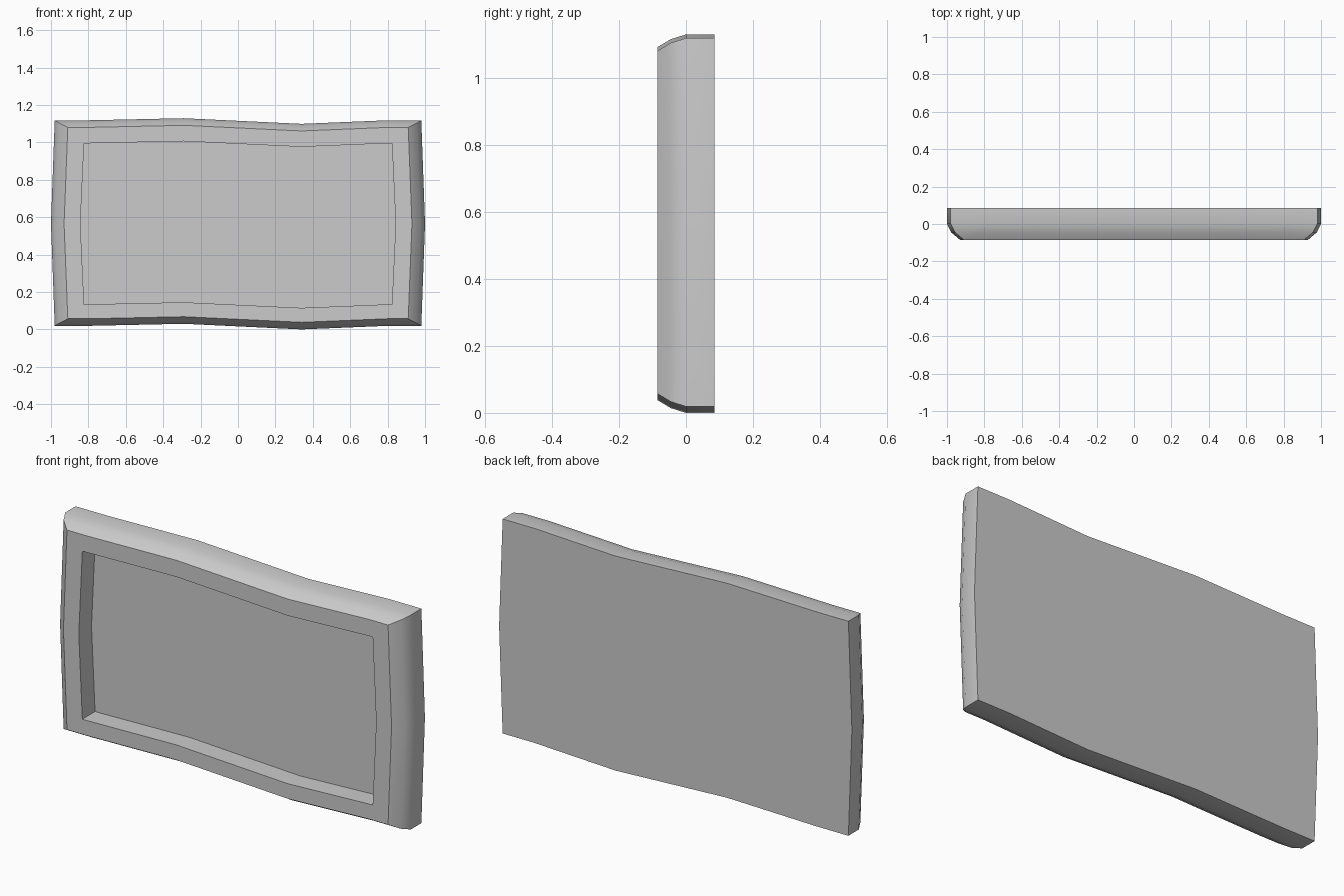
import bpy, bmesh, math

if "Cube" in bpy.data.objects:
    bpy.data.objects.remove(bpy.data.objects["Cube"])

# Wavy offset shared by the top and bottom edges: (x, lift)
WAVE = [(-0.8, 0.0), (-0.29, 0.011), (0.34, -0.019), (0.8, 0.0)]
MID_Z = 0.565


def outline(half_w, z0, z1):
    """Sign outline: wavy top and bottom, sides bulging by 0.02 at mid height."""
    bottom = [(-half_w, z0)] + [(x, z0 + d) for x, d in WAVE] + [(half_w, z0)]
    top = [(half_w, z1)] + [(x, z1 + d) for x, d in reversed(WAVE)] + [(-half_w, z1)]
    return bottom + [(half_w + 0.02, MID_Z)] + top + [(-half_w - 0.02, MID_Z)]


# Cross-section from back, round the bevelled rim, into the recess: half width, z0, z1, y
RINGS = [
    (0.98, 0.019, 1.118, 0.085),
    (0.98, 0.019, 1.118, 0.0),
    (0.957, 0.033, 1.104, -0.045),
    (0.91, 0.057, 1.080, -0.085),
    (0.823, 0.134, 0.995, -0.085),
    (0.823, 0.134, 0.995, 0.018),
]

bm = bmesh.new()
loops = [[bm.verts.new((x, y, z)) for x, z in outline(w, a, b)] for w, a, b, y in RINGS]

# Rim, bevel, frame face and recess walls
for l0, l1 in zip(loops, loops[1:]):
    n = len(l0)
    for i in range(n):
        j = (i + 1) % n
        bm.faces.new((l0[i], l0[j], l1[j], l1[i]))

# Back panel and recess floor
bm.faces.new(loops[0])
bm.faces.new(loops[-1])
bmesh.ops.recalc_face_normals(bm, faces=bm.faces)

mesh = bpy.data.meshes.new("framed_sign_panel")
bm.to_mesh(mesh)
bm.free()
panel = bpy.data.objects.new("framed_sign_panel", mesh)
bpy.context.collection.objects.link(panel)
bpy.context.view_layer.objects.active = panel
panel.select_set(True)
bpy.ops.object.shade_smooth_by_angle(angle=math.radians(35))
